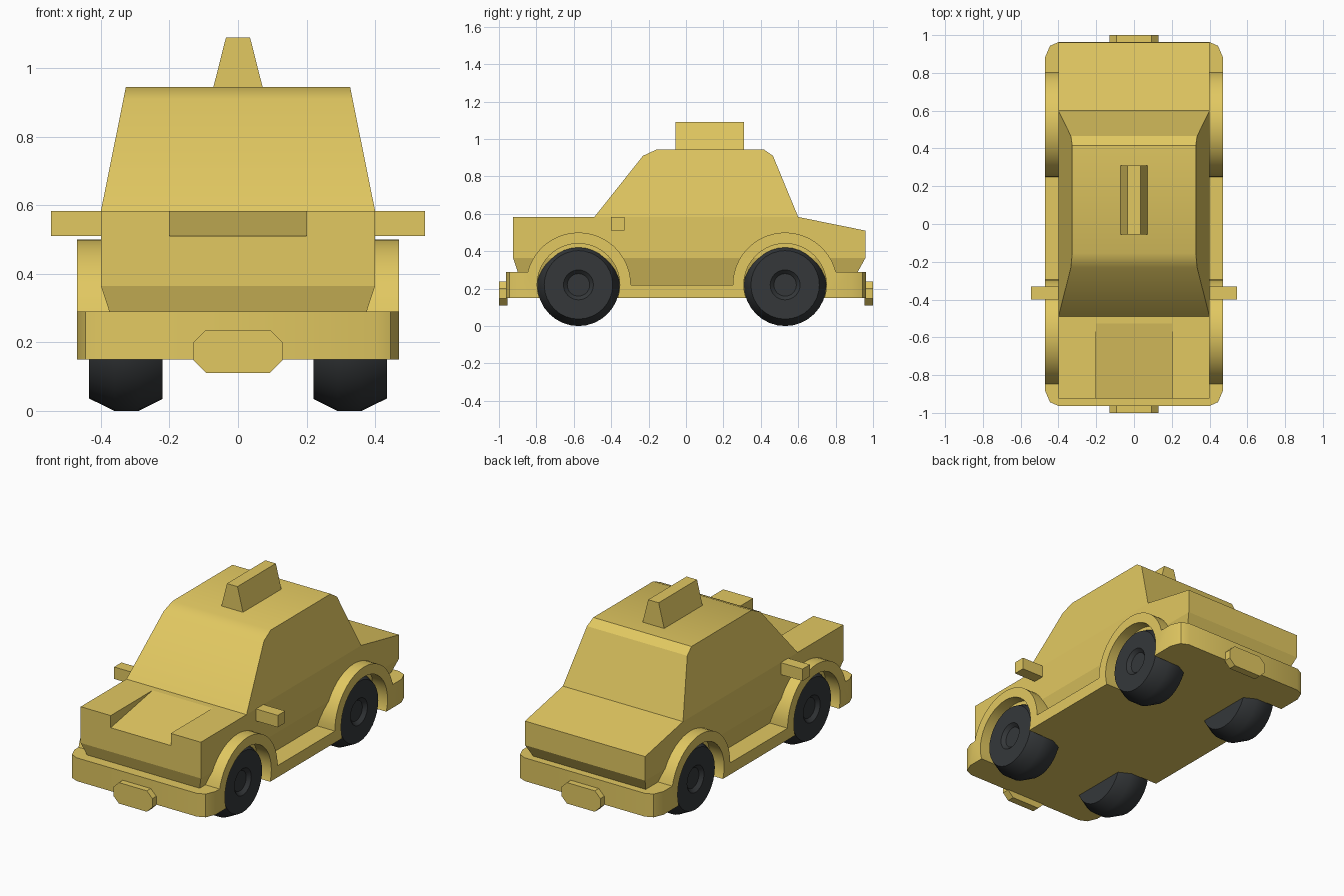
import bpy, bmesh
from math import sin, cos, pi, asin

if "Cube" in bpy.data.objects:
    bpy.data.objects.remove(bpy.data.objects["Cube"])

def material(name, rgb):
    m = bpy.data.materials.new(name)
    m.diffuse_color = (*rgb, 1)
    m.use_nodes = True
    m.node_tree.nodes["Principled BSDF"].inputs["Base Color"].default_value = m.diffuse_color
    return m

YELLOW = material("yellow_paint", (0.76, 0.58, 0.12))
RUBBER = material("dark_rubber", (0.035, 0.039, 0.042))

def select(ob):
    bpy.ops.object.select_all(action='DESELECT')
    ob.select_set(True)
    bpy.context.view_layer.objects.active = ob

def finish(name, bm, mat=YELLOW):
    bmesh.ops.recalc_face_normals(bm, faces=bm.faces)
    me = bpy.data.meshes.new(name)
    bm.to_mesh(me)
    bm.free()
    me.materials.append(mat)
    ob = bpy.data.objects.new(name, me)
    bpy.context.collection.objects.link(ob)
    return ob

def loft(name, ring_a, ring_b):
    """Solid between two matching rings of points."""
    bm = bmesh.new()
    a = [bm.verts.new(p) for p in ring_a]
    b = [bm.verts.new(p) for p in ring_b]
    bm.faces.new(a)
    bm.faces.new(b)
    for i in range(len(a)):
        j = (i + 1) % len(a)
        bm.faces.new((a[i], a[j], b[j], b[i]))
    return finish(name, bm)

def side_prism(name, pts, x0, x1):
    return loft(name, [(x0, y, z) for y, z in pts], [(x1, y, z) for y, z in pts])

def boolean(ob, cutter, op='DIFFERENCE'):
    cutter.hide_render = True
    mod = ob.modifiers.new("cut", 'BOOLEAN')
    mod.operation, mod.object, mod.solver = op, cutter, 'EXACT'
    select(ob)
    bpy.ops.object.modifier_apply(modifier=mod.name)
    bpy.data.objects.remove(cutter)

def smooth(ob):
    select(ob)
    bpy.ops.object.shade_smooth_by_angle(angle=pi / 6)

def rect(x, y0, y1, z):
    return [(-x, y0, z), (x, y0, z), (x, y1, z), (-x, y1, z)]

def arc(cy, r, a0, a1, n=24):
    return [(cy + r * cos(a0 + (a1 - a0) * i / n), AXLE_Z + r * sin(a0 + (a1 - a0) * i / n))
            for i in range(n + 1)]

AXLE_Z, FRONT, REAR = 0.22, -0.575, 0.53

# Chassis with bumpers, sills and wheel arches in one side profile
dip = asin(0.07 / 0.28)
profile = [(-1, 0.15), (1, 0.15), (1, 0.29)]
profile += arc(REAR, 0.28, dip, pi) + arc(FRONT, 0.28, 0, pi - dip) + [(-1, 0.29)]
chassis = side_prism("chassis_and_arches", profile, -0.6, 0.6)

# Rounded plan corners
quarter = [(0.47, 0.885), (0.445, 0.943), (0.40, 0.963)]
plan = quarter + [(-x, y) for x, y in quarter[::-1]]
plan += [(-x, -y) for x, y in quarter] + [(x, -y) for x, y in quarter[::-1]]
boolean(chassis, loft("plan_cutter", [(x, y, 0) for x, y in plan],
                      [(x, y, 1) for x, y in plan]), 'INTERSECT')

# Wheel wells
for cy in (FRONT, REAR):
    for s in (-1, 1):
        boolean(chassis, side_prism("well_cutter", arc(cy, 0.221, 0, 2 * pi, 40)[:-1],
                                    s * 0.36, s * 0.6))
smooth(chassis)

# Lower body tapering inward
loft("lower_body", rect(0.352, -0.877, 0.88, 0.22), rect(0.40, -0.925, 0.96, 0.365))

# Main body with sloping boot and sunken bonnet centre
body = side_prism("main_body", [(-0.925, 0.365), (0.96, 0.365), (0.96, 0.51),
                                (0.60, 0.583), (-0.925, 0.583)], -0.40, 0.40)
boolean(body, side_prism("bonnet_cutter", [(-1.0, 0.496), (-0.50, 0.588), (-0.50, 0.7),
                                           (-1.0, 0.7)], -0.20, 0.20))

# Cabin narrowing towards the roof
cabin_pts = [(-0.49, 0.583), (-0.23, 0.91), (-0.155, 0.945),
             (0.415, 0.945), (0.465, 0.91), (0.60, 0.583)]
def half(z):
    return 0.40 - (z - 0.583) * 0.073 / 0.362
smooth(loft("cabin", [(-half(z), y, z) for y, z in cabin_pts],
            [(half(z), y, z) for y, z in cabin_pts]))

# Roof sign
loft("roof_sign", rect(0.073, -0.055, 0.31, 0.94), rect(0.035, -0.055, 0.31, 1.09))

# Side mirrors
for s, side in ((-1, "left"), (1, "right")):
    side_prism("mirror_" + side, [(-0.40, 0.511), (-0.33, 0.511), (-0.33, 0.583),
                                  (-0.40, 0.583)], s * 0.38, s * 0.545)

# Octagonal plates on both bumpers
octagon = [(0.13, 0.148), (0.13, 0.2), (0.093, 0.237), (-0.093, 0.237),
           (-0.13, 0.2), (-0.13, 0.148), (-0.093, 0.111), (0.093, 0.111)]
for s, end in ((-1, "front"), (1, "rear")):
    loft("plate_" + end, [(x, s * 0.955, z) for x, z in octagon],
         [(x, s, z) for x, z in octagon])

# Wheels: crowned tread and recessed hub, spun around the axle
tyre = [(0.22, 0), (0.22, 0.185), (0.29, 0.22), (0.36, 0.22), (0.435, 0.183),
        (0.435, 0.08), (0.415, 0.06), (0.415, 0)]
for cy, end in ((FRONT, "front"), (REAR, "rear")):
    for s, side in ((-1, "left"), (1, "right")):
        bm = bmesh.new()
        vs = [bm.verts.new((s * x, cy, AXLE_Z + r)) for x, r in tyre]
        es = [bm.edges.new(p) for p in zip(vs, vs[1:])]
        bmesh.ops.spin(bm, geom=vs + es, cent=(0, cy, AXLE_Z), axis=(1, 0, 0),
                       angle=2 * pi, steps=32)
        bmesh.ops.remove_doubles(bm, verts=bm.verts, dist=1e-4)
        smooth(finish(f"wheel_{end}_{side}", bm, RUBBER))
